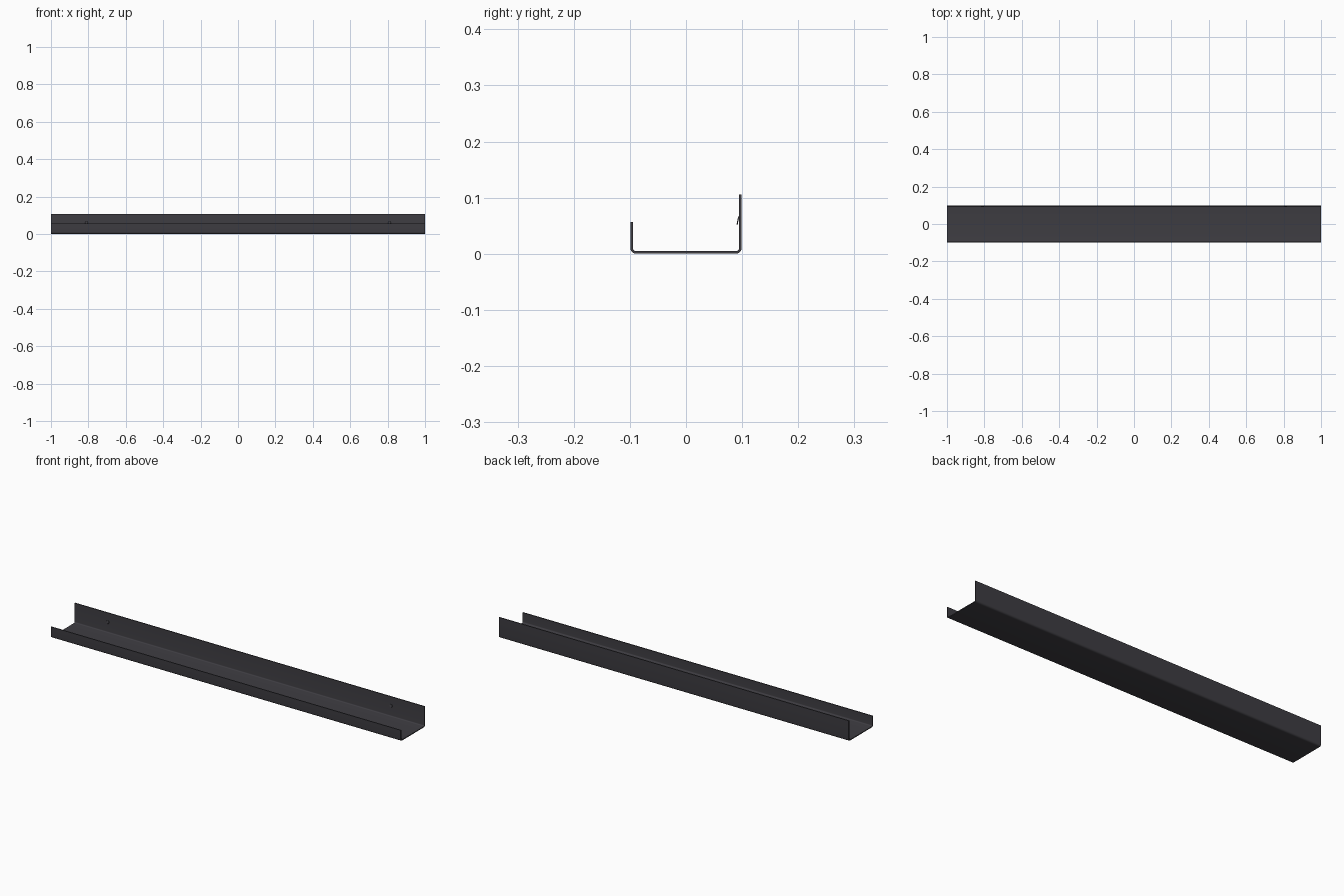
import bpy, bmesh, math
from mathutils import Matrix

if "Cube" in bpy.data.objects:
    bpy.data.objects.remove(bpy.data.objects["Cube"])

L, W = 1.0, 0.099          # half length, half depth
FRONT_H, BACK_H = 0.057, 0.106
T, R = 0.0045, 0.010       # sheet thickness, outer bend radius


def material(name, col):
    m = bpy.data.materials.new(name)
    m.diffuse_color = (*col, 1)
    m.use_nodes = True
    m.node_tree.nodes["Principled BSDF"].inputs["Base Color"].default_value = m.diffuse_color
    return m


charcoal = material("charcoal metal", (0.048, 0.046, 0.054))


def add_object(name, bm, mat):
    bmesh.ops.recalc_face_normals(bm, faces=bm.faces)
    me = bpy.data.meshes.new(name)
    bm.to_mesh(me)
    bm.free()
    me.materials.append(mat)
    ob = bpy.data.objects.new(name, me)
    bpy.context.collection.objects.link(ob)
    bpy.ops.object.select_all(action='DESELECT')
    ob.select_set(True)
    bpy.context.view_layer.objects.active = ob
    bpy.ops.object.shade_smooth_by_angle(angle=math.radians(35))
    return ob


def bend(cy, r, a0, a1, n=6):
    return [(cy + r * math.cos(math.radians(a0 + (a1 - a0) * i / n)),
             R + r * math.sin(math.radians(a0 + (a1 - a0) * i / n))) for i in range(n + 1)]


# Bent sheet ledge: low front lip, floor, tall back
c = W - R
profile = [(-W, FRONT_H)] + bend(-c, R, 180, 270) + bend(c, R, 270, 360) + [(W, BACK_H), (W - T, BACK_H)]
profile += bend(c, R - T, 360, 270) + bend(-c, R - T, 270, 180) + [(-W + T, FRONT_H)]
bm = bmesh.new()
left = [bm.verts.new((-L, y, z)) for y, z in profile]
right = [bm.verts.new((L, y, z)) for y, z in profile]
n = len(profile)
for i in range(n):
    j = (i + 1) % n
    bm.faces.new((left[i], left[j], right[j], right[i]))
# End caps as a strip of quads between outer and inner outline
for ring in (left, right):
    for i in range(n // 2 - 1):
        bm.faces.new((ring[i], ring[i + 1], ring[n - 2 - i], ring[n - 1 - i]))
add_object("ledge", bm, charcoal)

# Slightly tilted screw heads on the inside of the back
for side, x in (("left", -0.81), ("right", 0.81)):
    bm = bmesh.new()
    tilt = Matrix.Translation((x, 0.0925, 0.059)) @ Matrix.Rotation(math.radians(78), 4, 'X')
    bmesh.ops.create_cone(bm, cap_ends=True, segments=20, radius1=0.0085, radius2=0.007,
                          depth=0.002, matrix=tilt)
    add_object(side + "_screw_head", bm, charcoal)
